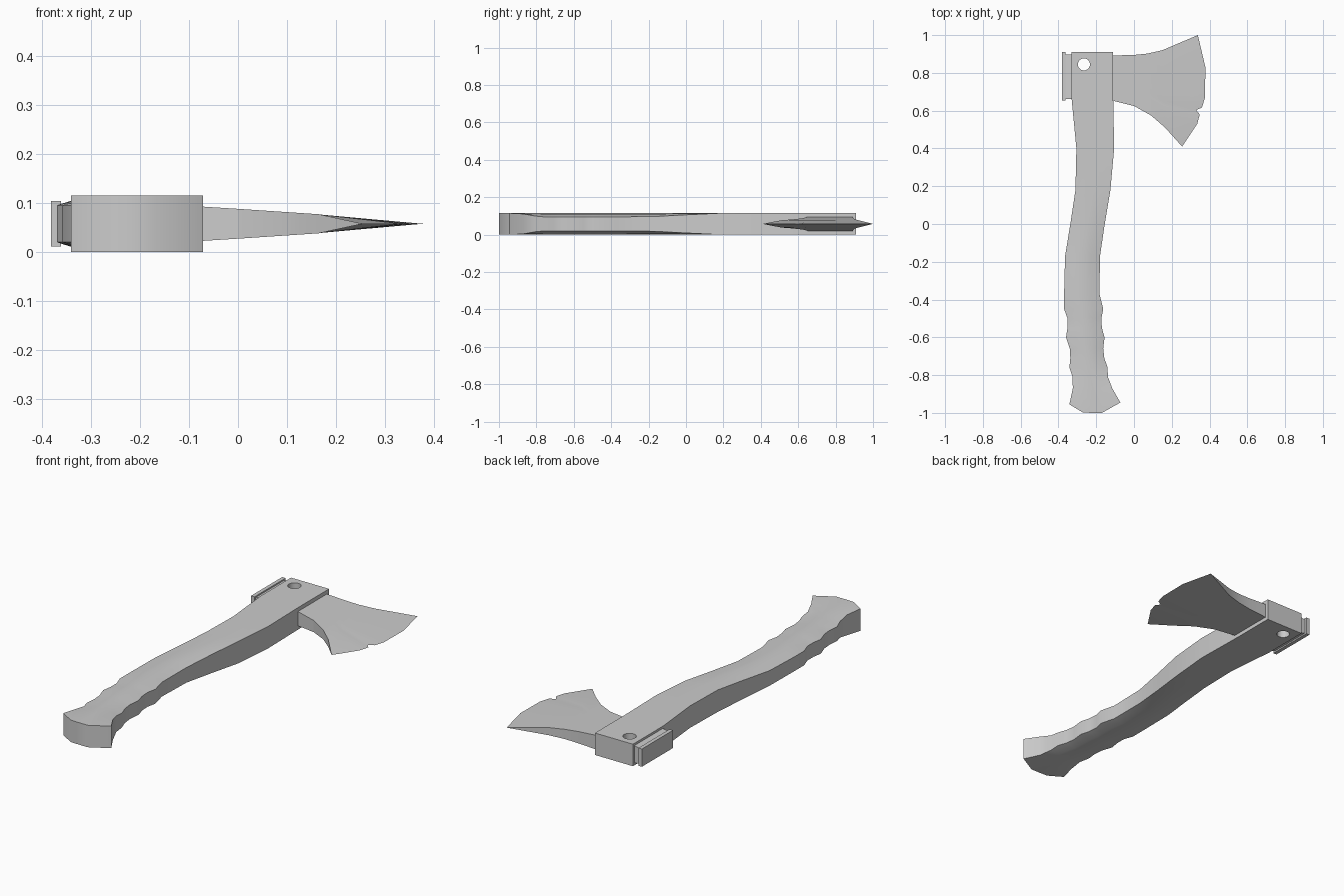
import bpy, bmesh, math

if "Cube" in bpy.data.objects:
    bpy.data.objects.remove(bpy.data.objects["Cube"])

MID = 0.0575  # half of the handle thickness, also the mirror plane height


def slab(name, grid, smooth=None):
    """Closed solid from a grid of (x, y, half_thickness), mirrored about MID."""
    bm = bmesh.new()
    rows, cols = len(grid), len(grid[0])
    top, bot = [[[bm.verts.new((x, y, MID + s * h)) for x, y, h in row]
                 for row in grid] for s in (1, -1)]
    for i in range(rows - 1):
        for j in range(cols - 1):
            for g in (top, bot):
                bm.faces.new((g[i][j], g[i + 1][j], g[i + 1][j + 1], g[i][j + 1]))
    # walls around the border
    rim = ([(0, j) for j in range(cols)] + [(i, cols - 1) for i in range(1, rows)]
           + [(rows - 1, j) for j in range(cols - 2, -1, -1)]
           + [(i, 0) for i in range(rows - 2, 0, -1)])
    for (a, b), (c, d) in zip(rim, rim[1:] + rim[:1]):
        bm.faces.new((top[a][b], top[c][d], bot[c][d], bot[a][b]))
    bmesh.ops.remove_doubles(bm, verts=bm.verts, dist=1e-5)
    bmesh.ops.recalc_face_normals(bm, faces=bm.faces)
    me = bpy.data.meshes.new(name)
    bm.to_mesh(me)
    bm.free()
    ob = bpy.data.objects.new(name, me)
    bpy.context.collection.objects.link(ob)
    return ob


def smooth(ob, angle=30):
    bpy.ops.object.select_all(action='DESELECT')
    ob.select_set(True)
    bpy.context.view_layer.objects.active = ob
    bpy.ops.object.shade_smooth_by_angle(angle=math.radians(angle))


# Handle stations: y, left x, right x, how much the long edges are rounded down
stations = [
    (0.91, -0.33, -0.11, 0), (0.66, -0.33, -0.11, 0), (0.40, -0.305, -0.105, 0),
    (0.18, -0.31, -0.125, 0), (0.0, -0.337, -0.155, .009), (-0.17, -0.365, -0.18, .018),
    (-0.37, -0.37, -0.183, .02), (-0.45, -0.37, -0.163, .02), (-0.50, -0.352, -0.173, .02),
    (-0.55, -0.352, -0.17, .02), (-0.60, -0.36, -0.156, .02), (-0.66, -0.34, -0.163, .02),
    (-0.71, -0.337, -0.157, .02), (-0.76, -0.342, -0.14, .02), (-0.81, -0.325, -0.138, .015),
    (-0.87, -0.324, -0.115, .004)]
U = (-1, -0.5, 0, 0.5, 1)
grid = [[((l + r) / 2 + u * (r - l) / 2, y, MID - e * u * u) for u in U]
        for y, l, r, e in stations]
# flared, curved butt end
grid.append([(x, y, MID) for x, y in
             ((-0.342, -0.955), (-0.27, -0.998), (-0.22, -1), (-0.17, -1), (-0.072, -0.945))])
handle = slab("handle", grid)

# Lanyard hole
bpy.ops.mesh.primitive_cylinder_add(vertices=32, radius=0.032, depth=0.4,
                                    location=(-0.265, 0.845, MID))
cutter = bpy.context.object
cutter.name = "hole_cutter"
cutter.hide_render = True
mod = handle.modifiers.new("hole", 'BOOLEAN')
mod.object = cutter
mod.solver = 'EXACT'
bpy.context.view_layer.objects.active = handle
bpy.ops.object.modifier_apply(modifier=mod.name)
bpy.data.objects.remove(cutter, do_unlink=True)
smooth(handle)

# Blade: upper and lower outline with half thickness, then the chipped cutting edge
upper = [(-0.12, 0.892, .038), (0.0, 0.895, .0305), (0.07, 0.902, .0255), (0.15, 0.92, .02)]
lower = [(-0.12, 0.655, .038), (0.0, 0.625, .0305), (0.09, 0.575, .0245), (0.165, 0.51, .0195)]
edge = [(0.338, 1.0), (0.378, 0.83), (0.376, 0.67), (0.36, 0.617),
        (0.33, 0.603), (0.348, 0.58), (0.335, 0.53), (0.255, 0.41)]
grid = []
for y_edge in edge:
    t = min(1, max(0, (1.0 - y_edge[1]) / 0.59))
    row = [tuple(p + (q - p) * t for p, q in zip(a, b)) for a, b in zip(upper, lower)]
    grid.append(row + [(*y_edge, 0)])
blade = slab("blade", grid)
smooth(blade, 15)


# Poll behind the handle: flared neck and striking plate
def box(name, x0, x1, y0, y1, h0, h1):
    return slab(name, [[(x0, y0, h0), (x1, y0, h1)], [(x0, y1, h0), (x1, y1, h1)]])


box("poll_neck", -0.368, -0.325, 0.662, 0.898, .038, .047)
box("poll_plate", -0.382, -0.362, 0.653, 0.91, .0465, .0465)
